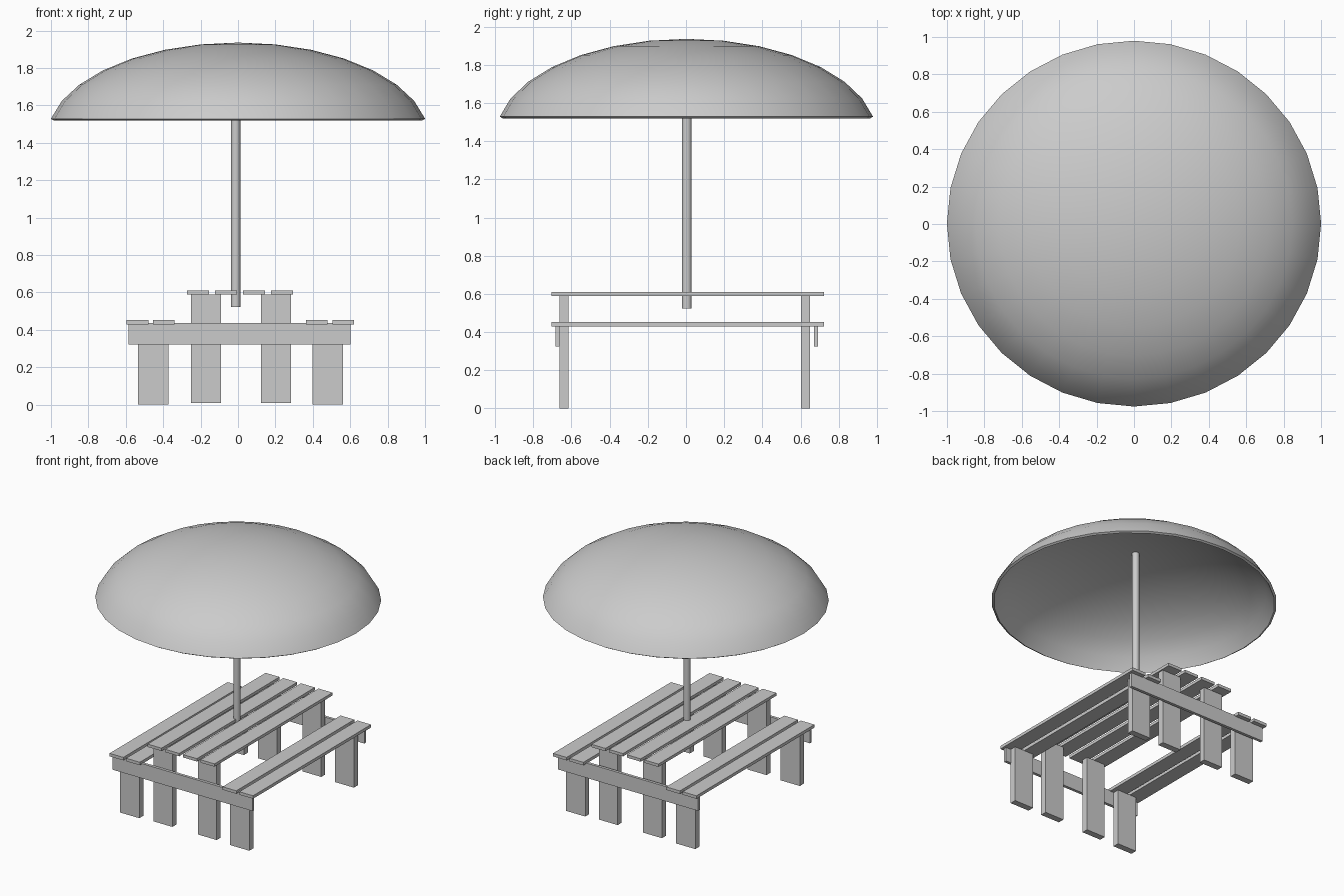
import bpy, bmesh, math

if "Cube" in bpy.data.objects:
    bpy.data.objects.remove(bpy.data.objects["Cube"])


def box(name, x0, x1, y0, y1, z0, z1):
    bm = bmesh.new()
    bmesh.ops.create_cube(bm, size=1)
    for v in bm.verts:
        v.co = ((x0, x1)[v.co.x > 0], (y0, y1)[v.co.y > 0], (z0, z1)[v.co.z > 0])
    return finish(name, bm)


def finish(name, bm):
    me = bpy.data.meshes.new(name)
    bm.to_mesh(me)
    bm.free()
    ob = bpy.data.objects.new(name, me)
    bpy.context.collection.objects.link(ob)
    return ob


def smooth(ob, angle):
    bpy.ops.object.select_all(action='DESELECT')
    bpy.context.view_layer.objects.active = ob
    ob.select_set(True)
    bpy.ops.object.shade_smooth_by_angle(angle=math.radians(angle))


# table top and bench planks
Y0, Y1 = -0.705, 0.724
for i, x in enumerate((-0.214, -0.064, 0.086, 0.235)):
    box(f"table_plank_{i + 1}", x - 0.059, x + 0.059, Y0, Y1, 0.588, 0.61)
for i, x in enumerate((-0.537, -0.397, 0.421, 0.563)):
    box(f"bench_plank_{i + 1}", x - 0.058, x + 0.058, Y0, Y1, 0.43, 0.453)

# cross beams outside each row of legs
for side, y in (("front", -0.674), ("back", 0.681)):
    box(f"{side}_beam", -0.586, 0.602, y - 0.011, y + 0.011, 0.323, 0.436)

# legs: outer ones carry the benches, inner ones the table top
for side, y in (("front", -0.64), ("back", 0.626)):
    for x in (-0.453, 0.48):
        box(f"{side}_bench_leg", x - 0.081, x + 0.081, y - 0.024, y + 0.024, 0, 0.432)
    for x in (-0.171, 0.204):
        box(f"{side}_table_leg", x - 0.08, x + 0.08, y - 0.024, y + 0.024, 0.008, 0.59)

# pole
bpy.ops.mesh.primitive_cylinder_add(vertices=32, radius=0.025, depth=1.4,
                                    location=(-0.012, 0.004, 1.222))
pole = bpy.context.object
pole.name = "umbrella_pole"
smooth(pole, 40)

# canopy: upper part of a flattened sphere, cut just above its equator
bm = bmesh.new()
bmesh.ops.create_uvsphere(bm, u_segments=32, v_segments=16, radius=1)
bmesh.ops.delete(bm, geom=[v for v in bm.verts if v.co.z < 0.15], context='VERTS')
for v in bm.verts:
    v.co = (v.co.x * 1.02, v.co.y * 0.997 + 0.002, v.co.z * 0.506 + 1.43)
canopy = finish("umbrella_canopy", bm)
shell = canopy.modifiers.new("thickness", 'SOLIDIFY')
shell.thickness = 0.018
shell.offset = -1
bpy.context.view_layer.objects.active = canopy
canopy.select_set(True)
bpy.ops.object.select_all(action='DESELECT')
canopy.select_set(True)
bpy.ops.object.modifier_apply(modifier="thickness")
smooth(canopy, 40)
